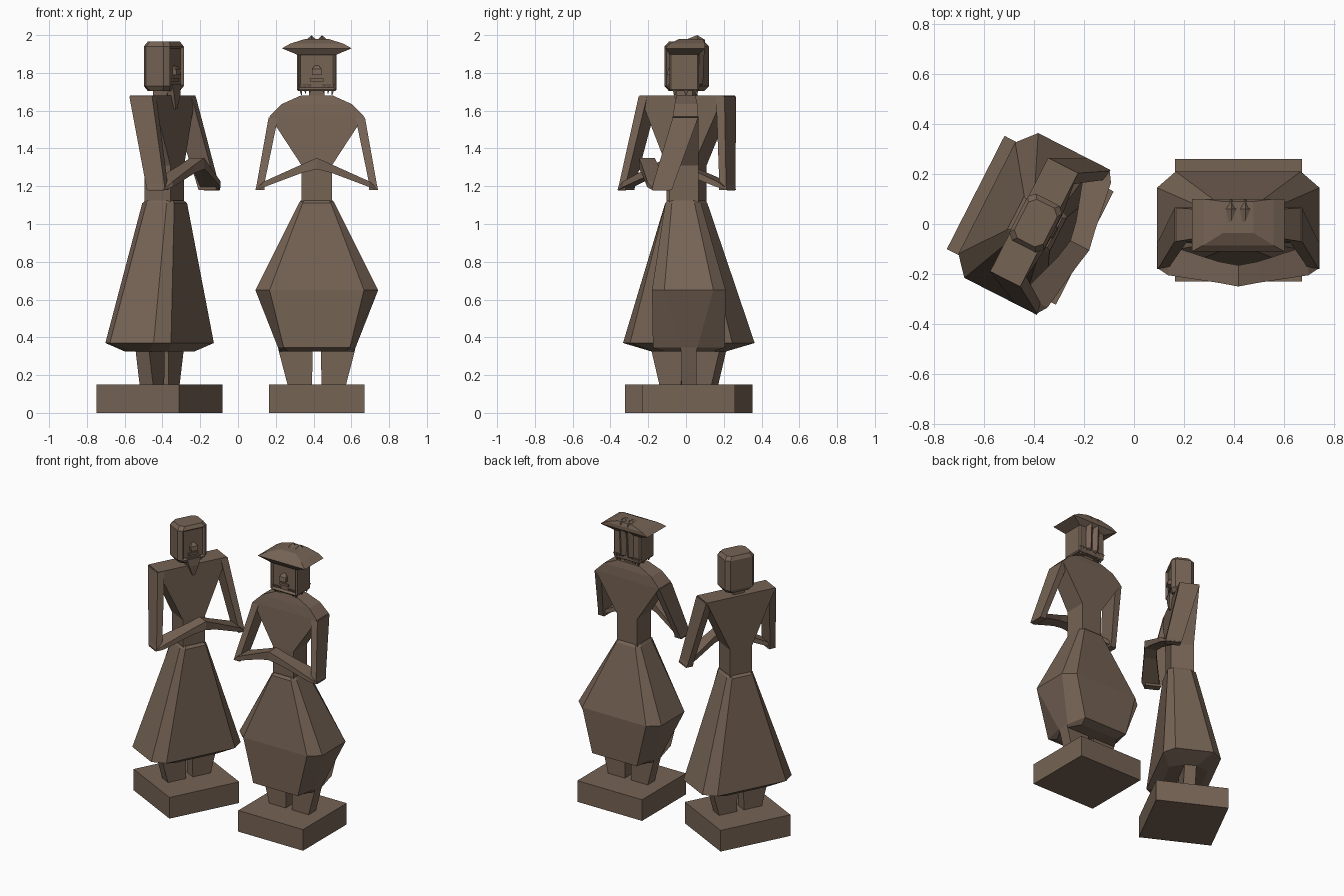
import bpy, bmesh, math
from mathutils import Matrix, Vector

if "Cube" in bpy.data.objects:
    bpy.data.objects.remove(bpy.data.objects["Cube"])

wood = bpy.data.materials.new("wood")
wood.diffuse_color = (0.18, 0.125, 0.09, 1)
wood.use_nodes = True
wood.node_tree.nodes["Principled BSDF"].inputs["Base Color"].default_value = wood.diffuse_color


def finish(bm, name, place):
    bmesh.ops.recalc_face_normals(bm, faces=bm.faces)
    me = bpy.data.meshes.new(name)
    bm.to_mesh(me)
    bm.free()
    me.materials.append(wood)
    ob = bpy.data.objects.new(name, me)
    bpy.context.collection.objects.link(ob)
    ob.matrix_world = place


def add_loft(bm, rings):
    # skin a stack of equal-length rings and cap both ends
    vs = [[bm.verts.new(p) for p in r] for r in rings]
    n = len(vs[0])
    for a, b in zip(vs, vs[1:]):
        for i in range(n):
            bm.faces.new((a[i], a[(i + 1) % n], b[(i + 1) % n], b[i]))
    bm.faces.new(vs[0][::-1])
    bm.faces.new(vs[-1])


def loft(name, place, rings, mirror=False):
    bm = bmesh.new()
    add_loft(bm, rings)
    if mirror:
        add_loft(bm, [[(-x, y, z) for x, y, z in r] for r in rings])
    finish(bm, name, place)


def rect(hx, y0, y1, z, cx=0):
    return [(cx - hx, y0, z), (cx + hx, y0, z), (cx + hx, y1, z), (cx - hx, y1, z)]


def octagon(a, b, c, d, z, cy=0):
    # a, b: side corner; c, d: front corner
    return [(a, cy + b, z), (c, cy + d, z), (-c, cy + d, z), (-a, cy + b, z),
            (-a, cy - b, z), (-c, cy - d, z), (c, cy - d, z), (a, cy - b, z)]


def figure(tag, place, flare_z, shoulder_z):
    trousers = flare_z > 0.5
    # plinth and legs
    loft(tag + "_base", place, [rect(0.254, -0.245, 0.245, z) for z in (0, 0.15)])
    loft(tag + "_legs", place, [rect(0.065, -0.04, 0.04, 0.15, 0.09),
                                rect(0.09, -0.04, 0.04, 0.33, 0.112)], True)
    # skirt with its underside; the fuller one is pinched in at the sides
    rings = [octagon(0.2, 0.04, 0.15, 0.13, 0.325)]
    if trousers:
        rings += [octagon(0.205, 0.045, 0.175, 0.19, 0.345)]
    rings += [octagon(0.325, 0.13, 0.25, 0.195, flare_z),
              octagon(0.095, 0.06, 0.075, 0.095, 1.11, -0.03),
              octagon(0.085, 0.05, 0.065, 0.08, 1.125, -0.03)]
    loft(tag + "_skirt", place, rings)
    # torso
    rings = [rect(0.08, -0.105, 0.05, 1.11), rect(0.08, -0.105, 0.05, 1.31),
             rect(0.25, -0.085, 0.05, shoulder_z)]
    if trousers:
        rings += [rect(0.185, -0.075, 0.045, 1.635), rect(0.085, -0.065, 0.035, 1.68)]
    loft(tag + "_torso", place, rings)
    loft(tag + "_neck", place, [rect(0.04, -0.065, 0.02, z) for z in (1.66, 1.73)])
    # upper arms, then forearms meeting at the clasped hands
    loft(tag + "_upper_arms", place, [rect(0.025, -0.085, 0.05, shoulder_z - 0.005, 0.23),
                                      rect(0.02, -0.19, -0.08, 1.21, 0.298),
                                      rect(0.024, -0.195, -0.09, 1.18, 0.301)], True)

    def section(x, y0, y1, z0, z1):
        return [(x, y0, z0), (x, y1, z0), (x, y1, z1), (x, y0, z1)]
    loft(tag + "_forearms", place, [section(0.325, -0.19, -0.1, 1.178, 1.185),
                                    section(0.28, -0.22, -0.1, 1.195, 1.225),
                                    section(0.08, -0.25, -0.165, 1.27, 1.315),
                                    section(0, -0.265, -0.18, 1.29, 1.35)], True)
    # nose and mouth
    loft(tag + "_nose", place, [rect(0.025, -0.115, -0.07, 1.79), rect(0.025, -0.11, -0.07, 1.82),
                                rect(0.01, -0.09, -0.07, 1.84)])
    loft(tag + "_mouth", place, [rect(0.035, -0.098, -0.07, z) for z in (1.755, 1.77)])


def head(name, place, top, c):
    # block chamfered by c, with a sunken face
    def r(s, z):
        h, y0, y1 = 0.105 * s, -0.025 - 0.078 * s, -0.025 + 0.078 * s
        return [(-h + c, y0, z), (h - c, y0, z), (h, y0 + c, z), (h, y1 - c, z),
                (h - c, y1, z), (-h + c, y1, z), (-h, y1 - c, z), (-h, y0 + c, z)]
    bm = bmesh.new()
    s = 1 - 7 * c
    add_loft(bm, [r(s, 1.705), r(1, 1.705 + c), r(1, top - c), r(s, top)])
    bmesh.ops.recalc_face_normals(bm, faces=bm.faces)
    face = min((f for f in bm.faces if abs(f.normal.z) < 0.2),
               key=lambda f: f.calc_center_median().y)
    bmesh.ops.inset_region(bm, faces=[face], thickness=0.015, depth=0)
    bmesh.ops.translate(bm, verts=face.verts, vec=Vector((0, 0.014, 0)))
    finish(bm, name, place)


left = Matrix.Translation((-0.415, 0.015, 0)) @ Matrix.Rotation(math.radians(63), 4, 'Z')
right = Matrix.Translation((0.417, 0.015, 0))
figure("robed", left, 0.37, 1.68)
figure("hatted", right, 0.65, 1.57)
head("robed_head", left, 1.965, 0.025)
head("hatted_head", right, 1.94, 0.008)

# pointed beard on the robed figure
loft("robed_beard", left, [rect(0.008, -0.1, -0.075, 1.61), rect(0.035, -0.105, -0.05, 1.68),
                           rect(0.05, -0.1, -0.05, 1.74)])

# wide hat: underside, brim edge, crown
loft("hatted_hat_brim", right, [rect(0.1, -0.1, 0.05, 1.895), rect(0.185, -0.125, 0.085, 1.93),
                                rect(0.14, -0.1, 0.085, 1.955), rect(0.06, -0.05, 0.075, 1.98)])

# peaked ridges running over the hat and down the back as hair
bm = bmesh.new()
for cx in (-0.028, 0.028):
    rings = []
    for s, drop in ((-0.026, 0.025), (0, 0), (0.026, 0.025)):
        side = [(-0.07, 1.955), (0.045, 2.0), (0.085, 1.975), (0.075, 1.74), (0.03, 1.72)]
        rings.append([(cx + s, y - drop * (y > 0.06), z - drop * (z > 1.96)) for y, z in side])
    add_loft(bm, rings)
finish(bm, "hatted_ridges", right)

# jagged locks below the head
bm = bmesh.new()
for cx in (0.04, 0.065, 0.09):
    for s in (-1, 1):
        for y in (-0.075, -0.015, 0.04):
            add_loft(bm, [rect(0.002, y - 0.003, y + 0.003, 1.69 - 0.3 * (cx - 0.065), s * cx * 0.9),
                          rect(0.012, y - 0.02, y + 0.02, 1.74, s * cx)])
finish(bm, "hatted_hair_locks", right)
